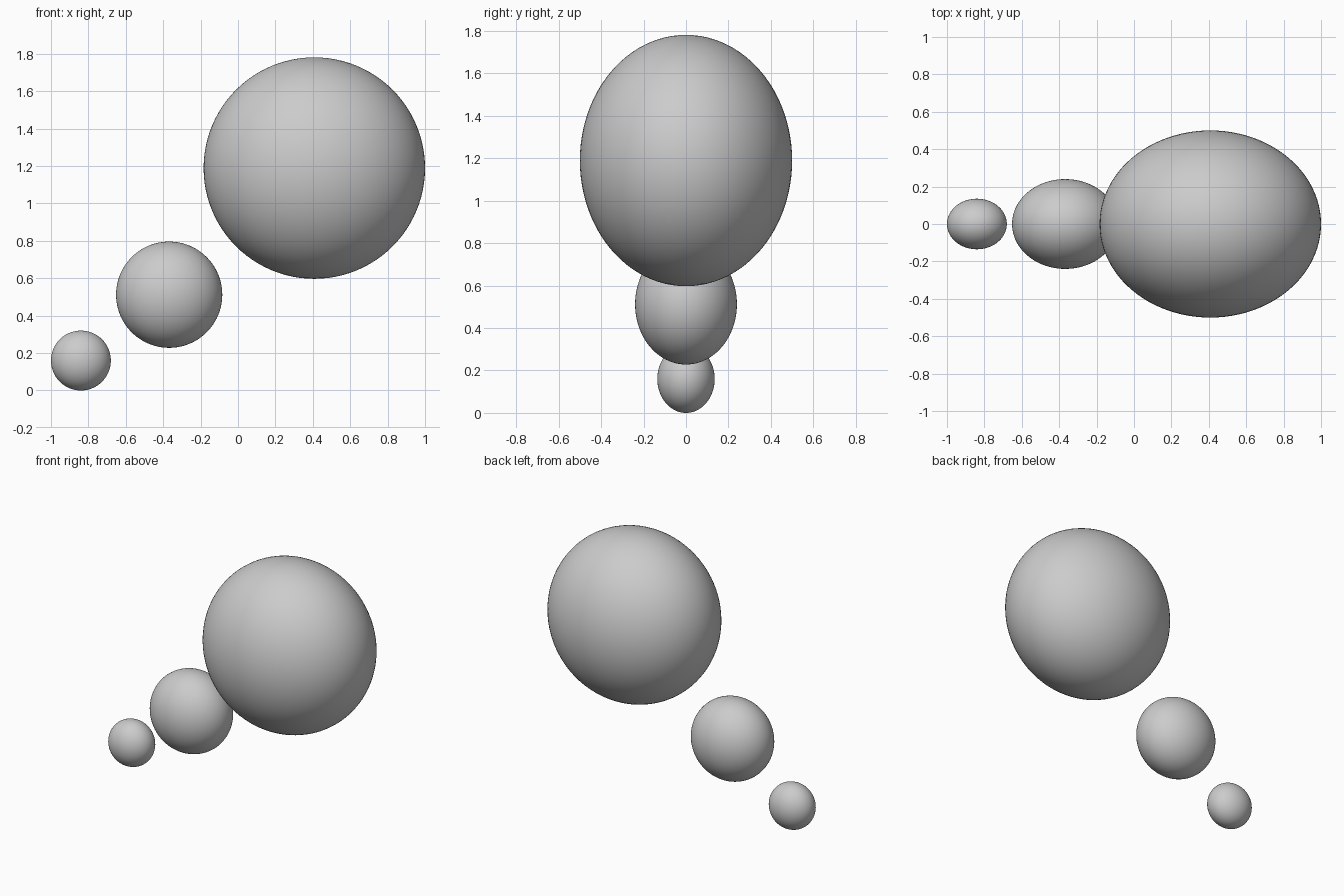
import bpy

if "Cube" in bpy.data.objects:
    bpy.data.objects.remove(bpy.data.objects["Cube"])

DEPTH_RATIO = 0.845  # bubbles are flattened front to back


def bubble(name, x, z, radius):
    bpy.ops.mesh.primitive_uv_sphere_add(segments=96, ring_count=48, radius=radius, location=(x, 0, z))
    obj = bpy.context.object
    obj.name = name
    obj.scale.y = DEPTH_RATIO
    bpy.ops.object.transform_apply(location=False, rotation=False, scale=True)
    bpy.ops.object.shade_smooth()


# Three bubbles growing along a rising diagonal
bubble("small_bubble", -0.84, 0.16, 0.16)
bubble("medium_bubble", -0.368, 0.512, 0.284)
bubble("large_bubble", 0.408, 1.189, 0.592)
